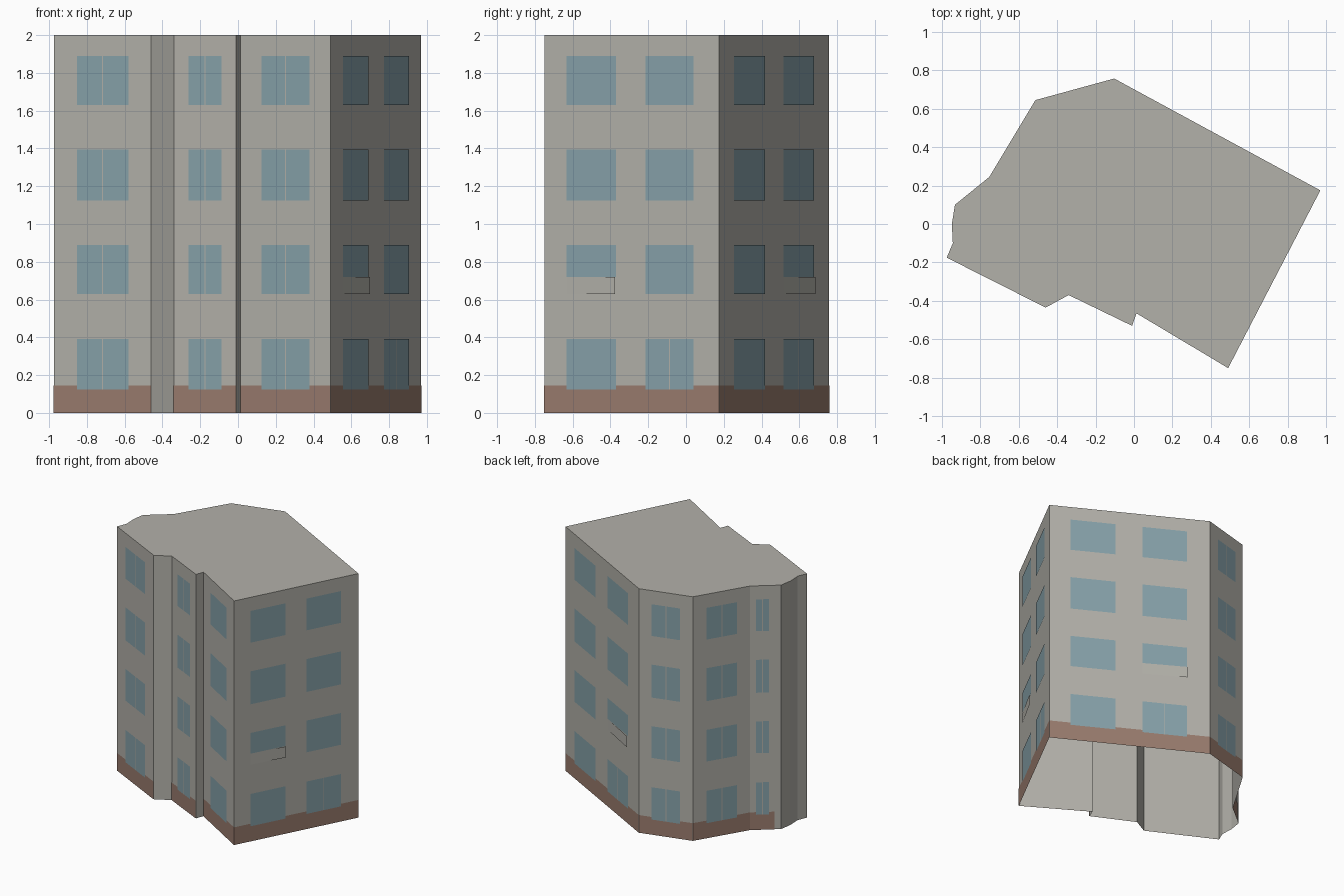
import bpy
import bmesh
from mathutils import Vector

cube = bpy.data.objects.get("Cube")
if cube:
    bpy.data.objects.remove(cube, do_unlink=True)

HEIGHT = 2.0
BAND = 0.145
ROWS = [(0.125, 0.39), (0.63, 0.89), (1.125, 1.395), (1.63, 1.89)]
SHORT_SILL = 0.72


def material(name, rgb):
    mat = bpy.data.materials.new(name)
    mat.use_nodes = True
    mat.diffuse_color = (*rgb, 1)
    bsdf = mat.node_tree.nodes["Principled BSDF"]
    bsdf.inputs["Base Color"].default_value = (*rgb, 1)
    bsdf.inputs["Roughness"].default_value = 0.9
    return mat


PLASTER = material("warm_grey_plaster", (0.45, 0.44, 0.40))
GLASS = material("blue_grey_glass", (0.24, 0.36, 0.40))
BRICK = material("brown_plinth", (0.32, 0.20, 0.155))

# Footprint, counter-clockwise from the front right corner
PLAN = [Vector(p) for p in (
    (-0.975, -0.175), (-0.46, -0.435), (-0.34, -0.37), (-0.01, -0.53),
    (0.013, -0.465), (0.49, -0.75), (0.97, 0.175), (-0.103, 0.757),
    (-0.513, 0.645), (-0.753, 0.245), (-0.895, 0.13), (-0.932, 0.10),
    (-0.948, 0.0), (-0.943, -0.10))]


def finish(name, bm, mat):
    mesh = bpy.data.meshes.new(name)
    bm.to_mesh(mesh)
    bm.free()
    mesh.materials.append(mat)
    obj = bpy.data.objects.new(name, mesh)
    bpy.context.collection.objects.link(obj)
    return obj


def plate(bm, wall, t0, t1, z0, z1, out0, out1=None):
    """Flat plate on a wall between two fractions of its length."""
    a, b = PLAN[wall], PLAN[(wall + 1) % len(PLAN)]
    d = (b - a).normalized()
    normal = Vector((d.y, -d.x))
    p = a.lerp(b, t0) + normal * out0
    q = a.lerp(b, t1) + normal * (out0 if out1 is None else out1)
    corners = [(p, z0), (q, z0), (q, z1), (p, z1)]
    bm.faces.new([bm.verts.new((c.x, c.y, z)) for c, z in corners])


# Outer walls, open underneath, with the flat roof
bm = bmesh.new()
low = [bm.verts.new((p.x, p.y, 0)) for p in PLAN]
top = [bm.verts.new((p.x, p.y, HEIGHT)) for p in PLAN]
for i in range(len(PLAN)):
    j = (i + 1) % len(PLAN)
    bm.faces.new((low[i], low[j], top[j], top[i]))
bm.faces.new(top)
finish("walls_and_roof", bm, PLASTER)

# Walls with one column of split windows, and walls with two wide columns
SPLIT = {0: "front_right", 2: "front_middle", 4: "front_left",
         7: "back", 8: "back_right", 9: "side_right"}
WIDE = {5: "side_left", 6: "back_left"}

for wall, label in {**SPLIT, **WIDE}.items():
    # Brown plinth strip
    bm = bmesh.new()
    plate(bm, wall, 0, 1, 0, BAND, 0.002)
    finish(label + "_plinth", bm, BRICK)

    # Windows; a split pane leaves a narrow mullion of wall
    bm = bmesh.new()
    length = (PLAN[wall + 1] - PLAN[wall]).length
    gap = 0.003 / length
    columns = [(0.24, 0.77)] if wall in SPLIT else [(0.13, 0.412), (0.58, 0.857)]
    short_column = 0 if wall == 5 else 1
    for row, (z0, z1) in enumerate(ROWS):
        for col, (t0, t1) in enumerate(columns):
            short = wall in WIDE and row == 1 and col == short_column
            sill = SHORT_SILL if short else z0
            if wall in SPLIT or (row == 0 and col == 1):
                mid = (t0 + t1) / 2
                plate(bm, wall, t0, mid - gap, sill, z1, 0.004)
                plate(bm, wall, mid + gap, t1, sill, z1, 0.004)
            else:
                plate(bm, wall, t0, t1, sill, z1, 0.004)
    finish(label + "_windows", bm, GLASS)

    # Mullions over the plinth on the ground floor
    bm = bmesh.new()
    t0, t1 = columns[-1]
    mid = (t0 + t1) / 2
    plate(bm, wall, mid - gap, mid + gap, *ROWS[0], 0.004)
    finish(label + "_ground_mullion", bm, PLASTER)

    # Slightly swung-out panel under the short window
    if wall in WIDE:
        bm = bmesh.new()
        t0, t1 = columns[short_column]
        plate(bm, wall, t0, t1, ROWS[1][0], SHORT_SILL, 0.003, 0.013)
        finish(label + "_sill_panel", bm, PLASTER)
